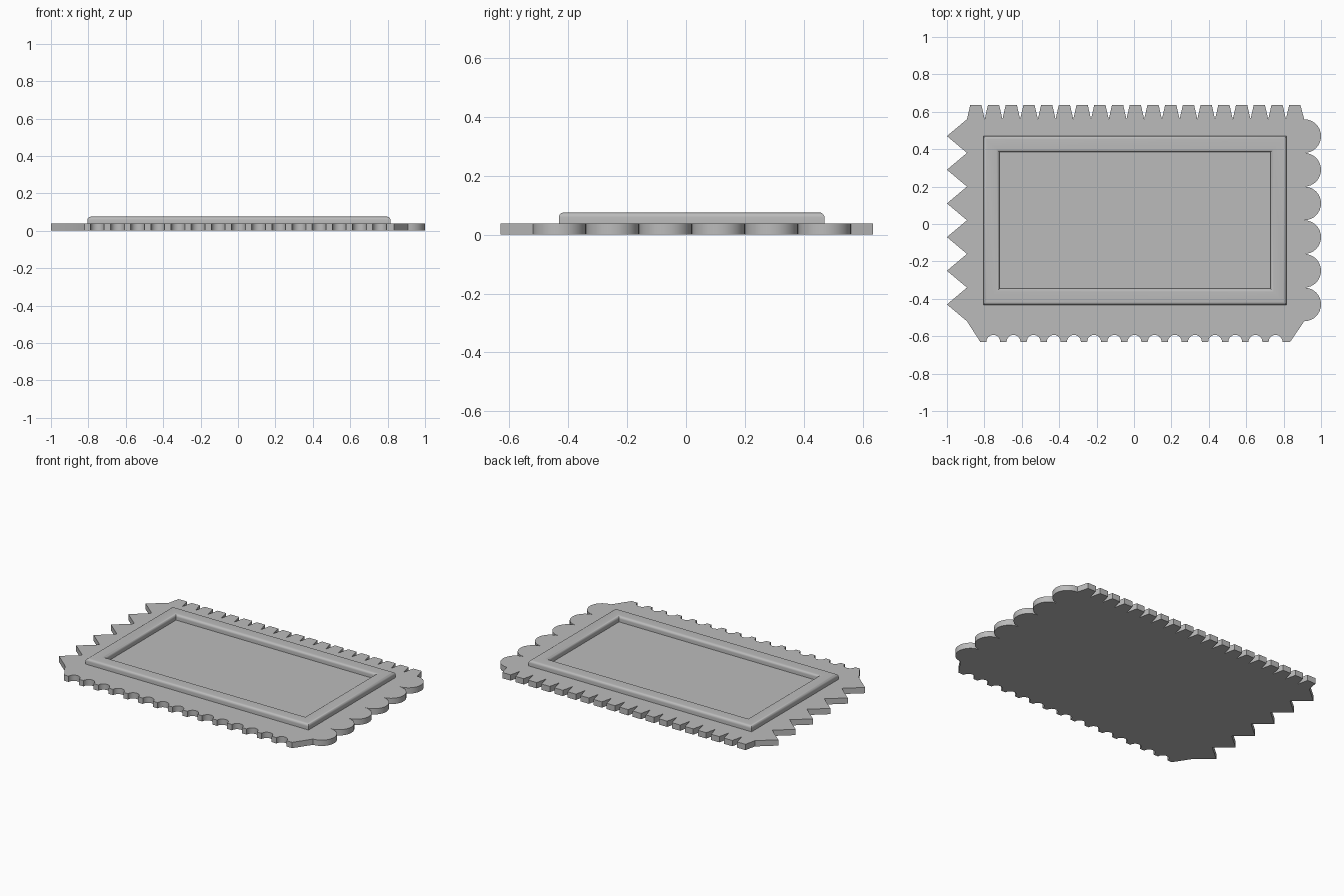
import bpy
import bmesh
from math import pi, cos, sin, radians

old = bpy.data.objects.get("Cube")
if old:
    bpy.data.objects.remove(old, do_unlink=True)

grey = bpy.data.materials.new("plain_grey")
grey.use_nodes = True
tone = (0.5, 0.5, 0.5, 1)
grey.diffuse_color = tone
grey.node_tree.nodes["Principled BSDF"].inputs["Base Color"].default_value = tone

PLATE_TOP, FRAME_TOP = 0.038, 0.075
LEFT, RIGHT, BACK, FRONT = -0.893, 0.907, 0.56, -0.52


def finish(name, bm):
    bmesh.ops.recalc_face_normals(bm, faces=bm.faces)
    mesh = bpy.data.meshes.new(name)
    bm.to_mesh(mesh)
    bm.free()
    mesh.materials.append(grey)
    obj = bpy.data.objects.new(name, mesh)
    bpy.context.collection.objects.link(obj)
    bpy.ops.object.select_all(action='DESELECT')
    obj.select_set(True)
    bpy.context.view_layer.objects.active = obj
    bpy.ops.object.shade_smooth_by_angle(angle=radians(35))
    return obj


def arc(cx, cy, r, start, end, steps=16):
    angles = [start + (end - start) * i / steps for i in range(steps + 1)]
    return [(cx + r * cos(a), cy + r * sin(a)) for a in angles]


# Plate outline, clockwise from the back left corner
outline = []

# Back edge: flat-topped teeth with narrow V gaps
teeth = 19
pitch = (RIGHT - LEFT) / teeth
for i in range(teeth):
    x = LEFT + i * pitch
    outline += [(x, BACK), (x + pitch * 0.18, 0.635), (x + pitch * 0.82, 0.635)]

# Right edge: semicircular scallops
rows = 6
step = (BACK - FRONT) / rows
for i in range(rows):
    lobe = arc(RIGHT + 0.003, BACK - (i + 0.5) * step, step / 2, pi / 2, -pi / 2)
    outline += lobe if i == 0 else lobe[1:]

# Front edge: round notches between sloped corners
outline.append((0.835, -0.63))
notches = 15
for i in range(notches):
    x = 0.757 - i * 0.1078
    outline += arc(x, -0.63, 0.037, 0, pi, 12)
outline.append((-0.822, -0.63))

# Left edge: triangular spikes
for i in range(rows):
    y = FRONT + i * step
    outline += [(LEFT, y), (-1.0, y + step / 2)]

bm = bmesh.new()
base = bm.faces.new([bm.verts.new((x, y, 0)) for x, y in outline])
grown = bmesh.ops.extrude_face_region(bm, geom=[base], use_keep_orig=True)
top = [v for v in grown["geom"] if isinstance(v, bmesh.types.BMVert)]
bmesh.ops.translate(bm, verts=top, vec=(0, 0, PLATE_TOP))
finish("edged_plate", bm)

# Raised frame: a rounded profile swept round a mitred rectangle
x0, x1, y0, y1 = -0.805, 0.815, -0.432, 0.47
width, r = 0.086, 0.017
profile = [(0, PLATE_TOP - 0.003)]
profile += [(r - d, z) for d, z in arc(0, FRAME_TOP - r, r, 0, pi / 2, 6)]
profile += [(width - r - d, z) for d, z in arc(0, FRAME_TOP - r, r, pi / 2, pi, 6)]
profile += [(width, PLATE_TOP - 0.003)]
bm = bmesh.new()
rings = [[bm.verts.new(p) for p in ((x0 + d, y0 + d, z), (x1 - d, y0 + d, z),
                                    (x1 - d, y1 - d, z), (x0 + d, y1 - d, z))]
         for d, z in profile]
for i, ring in enumerate(rings):
    inner = rings[(i + 1) % len(rings)]
    for k in range(4):
        n = (k + 1) % 4
        bm.faces.new((ring[k], ring[n], inner[n], inner[k]))
frame = finish("raised_frame", bm)
